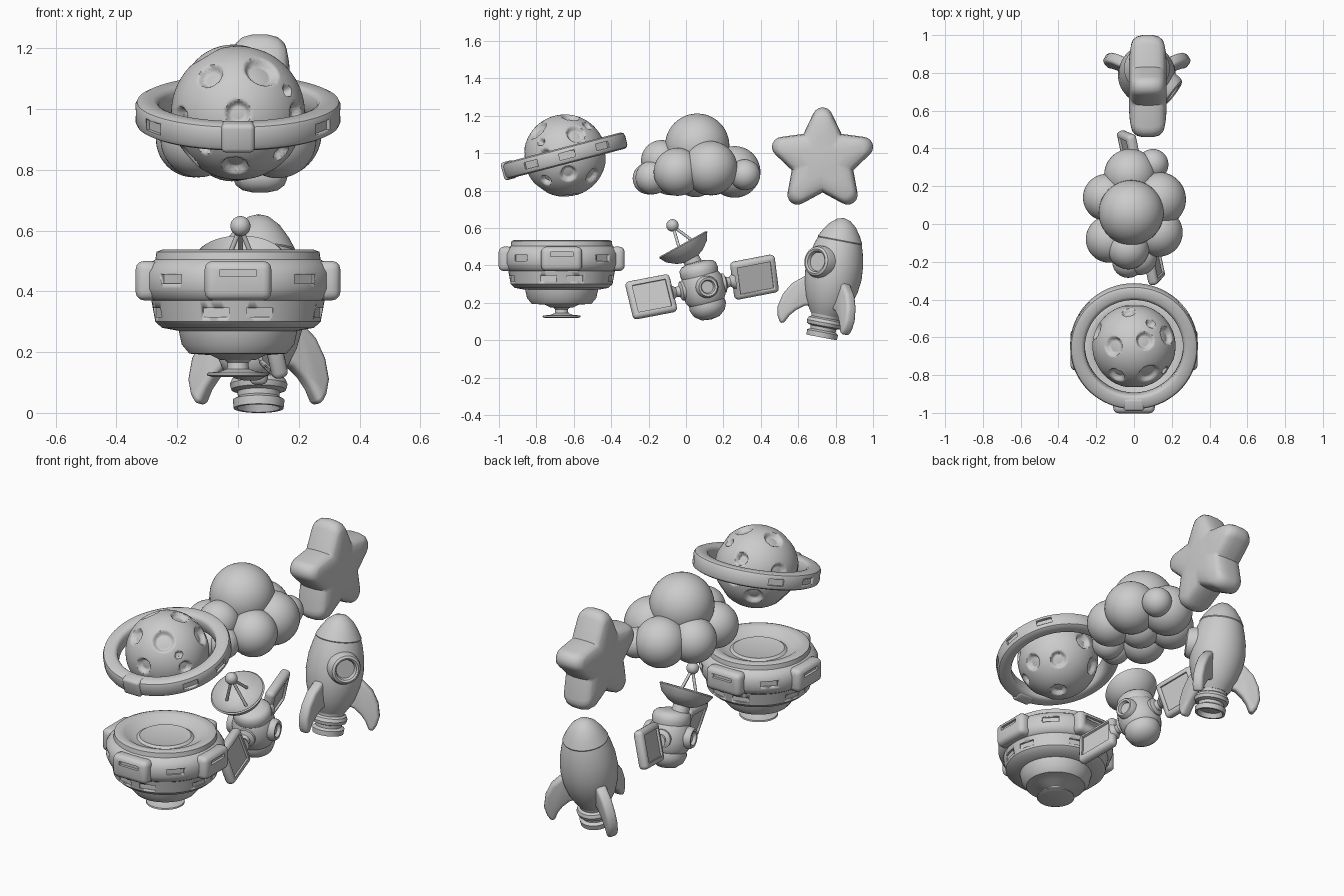
import bpy, bmesh, math
from math import sin, cos, pi, radians
from mathutils import Matrix, Vector

if "Cube" in bpy.data.objects:
    bpy.data.objects.remove(bpy.data.objects["Cube"])

grey = bpy.data.materials.new("plain grey")
grey.use_nodes = True
COLOUR = (0.6, 0.6, 0.6, 1)
grey.diffuse_color = COLOUR
grey.node_tree.nodes["Principled BSDF"].inputs["Base Color"].default_value = COLOUR


def move(x, y, z):
    return Matrix.Translation((x, y, z))


def turn(angle, axis):
    return Matrix.Rotation(radians(angle), 4, axis)


def finish(name, bm, mat=Matrix(), bevel=0, angle=35):
    bmesh.ops.recalc_face_normals(bm, faces=bm.faces)
    mesh = bpy.data.meshes.new(name)
    bm.to_mesh(mesh)
    bm.free()
    ob = bpy.data.objects.new(name, mesh)
    bpy.context.collection.objects.link(ob)
    mesh.materials.append(grey)
    ob.matrix_world = mat
    bpy.ops.object.select_all(action='DESELECT')
    bpy.context.view_layer.objects.active = ob
    ob.select_set(True)
    if bevel:
        mod = ob.modifiers.new("rounding", 'BEVEL')
        mod.width, mod.segments = bevel, 3
        bpy.ops.object.modifier_apply(modifier=mod.name)
    bpy.ops.object.shade_smooth_by_angle(angle=radians(angle))
    return ob


def lathe(name, profile, mat=Matrix(), segs=64, closed=False):
    bm = bmesh.new()
    verts = [bm.verts.new((r, 0, z)) for r, z in profile]
    pairs = list(zip(verts, verts[1:] + verts[:1]))
    edges = [bm.edges.new(p) for p in (pairs if closed else pairs[:-1])]
    bmesh.ops.spin(bm, geom=verts + edges, axis=(0, 0, 1), cent=(0, 0, 0),
                   angle=2 * pi, steps=segs)
    bmesh.ops.remove_doubles(bm, verts=bm.verts, dist=0.0005)
    return finish(name, bm, mat)


def slab(name, outline, thick, mat, bevel):
    # outline lies in local x/z, thickness along y
    bm = bmesh.new()
    face = bm.faces.new([bm.verts.new((x, -thick / 2, z)) for x, z in outline])
    new = bmesh.ops.extrude_face_region(bm, geom=[face])["geom"]
    bmesh.ops.translate(bm, vec=(0, thick, 0),
                        verts=[v for v in new if isinstance(v, bmesh.types.BMVert)])
    return finish(name, bm, mat, bevel)


def boxes(name, size, mats, bevel=0.0):
    bm = bmesh.new()
    for m in mats:
        bmesh.ops.create_cube(bm, size=1, matrix=m @ Matrix.Diagonal((*size, 1)))
    return finish(name, bm, Matrix(), bevel)


def rod(name, a, b, radius, mat):
    a, b = Vector(a), Vector(b)
    rot = (b - a).to_track_quat('Z', 'Y').to_matrix().to_4x4()
    h = (b - a).length
    return lathe(name, [(0, 0), (radius, 0), (radius, h), (0, h)],
                 mat @ Matrix.Translation(a) @ rot, 16)


def ball(name, radius, mat):
    bm = bmesh.new()
    bmesh.ops.create_uvsphere(bm, u_segments=48, v_segments=24, radius=radius)
    return finish(name, bm, mat, angle=60)


def cut(target, cutter):
    bpy.context.view_layer.objects.active = target
    mod = target.modifiers.new("slots", 'BOOLEAN')
    mod.operation, mod.object = 'DIFFERENCE', cutter
    bpy.ops.object.modifier_apply(modifier=mod.name)
    bpy.data.objects.remove(cutter)


# Cratered planet: dents pushed into a sphere
planet_at = move(0, -0.647, 0.987)
craters = [(-.09, -.15, .12, .045), (.08, -.15, .14, .06), (0, -.22, 0, .042),
           (.18, -.1, 0, .035), (-.01, -.13, -.18, .045), (-.19, -.11, -.02, .04),
           (-.11, 0, .19, .052), (.06, .03, .21, .048), (.18, .06, .12, .052),
           (-.03, .18, .12, .035), (.09, .12, .16, .025), (.18, -.14, .08, .02),
           (.2, .02, -.1, .045), (.14, -.1, -.13, .03), (.12, .15, -.11, .045),
           (-.1, .17, -.08, .05), (-.2, .08, .05, .045), (-.16, -.02, -.14, .05),
           (.02, .03, -.22, .045), (0, .22, .02, .045), (-.11, -.15, -.11, .025)]
bm = bmesh.new()
bmesh.ops.create_icosphere(bm, subdivisions=6, radius=0.22)
for v in bm.verts:
    n = v.co.normalized()
    for x, y, z, size in craters:
        t = n.angle(Vector((x, y, z))) * 0.22 / size
        if t < 1:
            v.co = n * (0.22 - 0.026 * min(1, (1 - t) * 4.5))
finish("planet", bm, planet_at, angle=60)

# Tilted ring with a few slots round its rim and a clasp at the front
ring_at = planet_at @ turn(14.6, 'X')
ring = lathe("planet_ring", [(.26, -.028), (.268, -.04), (.28, -.045), (.318, -.045),
                             (.332, -.038), (.338, -.025), (.338, .025), (.332, .038),
                             (.318, .045), (.28, .045), (.268, .04), (.26, .028)],
             ring_at, 96, closed=True)
cut(ring, boxes("ring_slots", (.085, .03, .036),
                [ring_at @ turn(s * a, 'Z') @ move(0, -.338, 0)
                 for a in (56, 92, 128) for s in (-1, 1)]))
boxes("ring_clasp", (.11, .07, .098), [ring_at @ move(0, -.31, 0)], 0.016)

# Cloud of overlapping puffs
puffs = [(-.015, .06, 1.04, .172), (-.13, -.08, .9, .125), (.13, -.045, .9, .128),
         (-.145, .14, .9, .125), (.13, .13, .92, .145), (.1, .315, .885, .082),
         (-.02, .26, .9, .138), (.03, -.18, .87, .09), (-.03, -.13, .96, .11),
         (-.03, -.2, .865, .085), (0, .05, .88, .115)]
for i, (x, y, z, r) in enumerate(puffs):
    ball(f"cloud_puff_{i + 1}", r, move(x, y, z))

# Puffy star: rounded outline stacked in layers across its thickness
outline = []
for i in range(10):
    a = pi / 2 + i * pi / 5
    if i % 2 == 0:
        c = Vector((cos(a), sin(a))) * 0.228
        outline += [c + Vector((cos(a + t), sin(a + t))) * 0.054
                    for t in (-1.2, -.8, -.4, 0, .4, .8, 1.2)]
    else:
        outline += [Vector((cos(a + t), sin(a + t))) * r
                    for t, r in ((-.09, .183), (0, .173), (.09, .183))]
bm = bmesh.new()
layers = [(.45, -.1), (.68, -.095), (.83, -.087), (.9, -.08), (.97, -.058), (1, -.025)]
layers += [(s, -x) for s, x in reversed(layers)]
rings = [[bm.verts.new((x, p.x * s, p.y * s)) for p in outline] for s, x in layers]
for lo, hi in zip(rings, rings[1:]):
    for i in range(len(lo)):
        j = (i + 1) % len(lo)
        bm.faces.new((lo[i], lo[j], hi[j], hi[i]))
bm.faces.new(rings[0])
bm.faces.new(rings[-1])
finish("star", bm, move(.073, .73, .963), angle=50)

# Rocket: leaning hull, stacked nozzle rings, three fins, porthole
rocket = move(.068, .725, .015) @ turn(-10.7, 'X')
lathe("rocket_hull", [(0, .12), (.08, .12), (.1, .15), (.125, .2), (.145, .27), (.153, .34),
                      (.147, .42), (.131, .49), (.119, .525), (.121, .53), (.1, .57),
                      (.07, .612), (.035, .64), (0, .65)], rocket)
lathe("rocket_nozzle", [(0, .025), (.06, .025), (.07, 0), (.082, 0), (.085, .028), (.068, .038),
                        (.07, .055), (.09, .062), (.095, .08), (.088, .097), (.075, .105),
                        (.08, .13), (0, .13)], rocket)
fin = [(.09, .32), (.15, .305), (.21, .255), (.247, .19), (.262, .12), (.252, .07), (.23, .03),
       (.21, .045), (.19, .085), (.16, .12), (.12, .15), (.08, .16)]
for i, a in enumerate((-90, 32, 148)):
    slab(f"rocket_fin_{i + 1}", fin, .06, rocket @ turn(a, 'Z'), .018)
lathe("porthole", [(0, .157), (.05, .157), (.056, .175), (.066, .181), (.078, .174),
                   (.086, .155), (.09, .09)],
      rocket @ turn(-37, 'Z') @ move(0, 0, .395) @ turn(90, 'Y'))

# Satellite body with side ports
sat = move(.04, .09, .285) @ turn(12, 'Z') @ turn(10.6, 'X')
lathe("satellite_body", [(0, -.18), (.05, -.172), (.085, -.145), (.1, -.11), (.097, -.085),
                         (.11, -.065), (.116, -.02), (.114, .035), (.1, .065), (.104, .085),
                         (.1, .112), (.085, .128), (.05, .137), (0, .14)], sat @ turn(4, 'X'))
for name, a in (("left_port", 0), ("right_port", 180)):
    lathe(name, [(0, .118), (.032, .118), (.038, .135), (.05, .137), (.058, .125), (.062, .07)],
          sat @ turn(a, 'Z') @ turn(90, 'Y'))

# Solar panels: recessed frames on flared arms, each twisted about its arm
for name, a in (("back", 0), ("front", 180)):
    side = sat @ turn(a, 'Z') @ turn(15, 'Y')
    panel = boxes(f"{name}_panel", (.055, .245, .21), [side @ move(0, .287, 0)], .022)
    cut(panel, boxes("panel_recess", (.03, .185, .15),
                     [side @ move(s * .03, .287, 0) for s in (-1, 1)]))
    lathe(f"{name}_arm", [(0, .08), (.05, .08), (.052, .12), (.03, .13), (.026, .15),
                          (.045, .175), (0, .175)], side @ turn(-90, 'X'), 32)

# Dish antenna on a neck, with feed ball on three struts
dish = move(.008, -.012, .505) @ turn(29, 'X')
lathe("dish", [(0, -.055), (.06, -.045), (.11, -.019), (.14, .012), (.147, .006), (.125, -.033),
               (.08, -.067), (.046, -.08), (.046, -.14), (0, -.14)], dish)
ball("feed_ball", .033, dish @ move(0, 0, .125))
for i in range(3):
    a = radians(90 + 120 * i)
    rod(f"feed_strut_{i + 1}", (.075 * cos(a), .075 * sin(a), -.045), (0, 0, .12), .008, dish)

# Saucer: stepped hull, four pods, slots round the bands, foot disc
saucer = move(0, -.665, 0)
hull = lathe("saucer_hull", [(0, .5), (.1, .502), (.135, .51), (.15, .5), (.18, .505),
                             (.215, .53), (.25, .537), (.268, .53), (.272, .505), (.295, .49),
                             (.312, .46), (.312, .41), (.3, .38), (.285, .37), (.272, .3),
                             (.25, .28), (.195, .27), (.185, .225), (.16, .195), (.09, .19),
                             (.06, .175), (0, .17)], saucer, 96)
slots = [turn(a, 'Z') @ move(0, .315, .44) for a in range(45, 360, 90)]
slots += [turn(a, 'Z') @ move(0, .283, .33) for a in range(15, 360, 30) if a % 90 != 45]
cut(hull, boxes("hull_slots", (.09, .03, .03), [saucer @ m for m in slots]))
for i, a in enumerate(range(0, 360, 90)):
    at = saucer @ turn(a, 'Z')
    pod = boxes(f"saucer_pod_{i + 1}", (.22, .08, .13), [at @ move(0, .297, .435)], .028)
    cut(pod, boxes("pod_slot", (.12, .03, .022), [at @ move(0, .337, .46)]))
lathe("saucer_foot", [(0, .18), (.05, .18), (.034, .165), (.036, .145), (.06, .136), (.1, .132),
                      (.102, .124), (.085, .118), (0, .118)], saucer)
